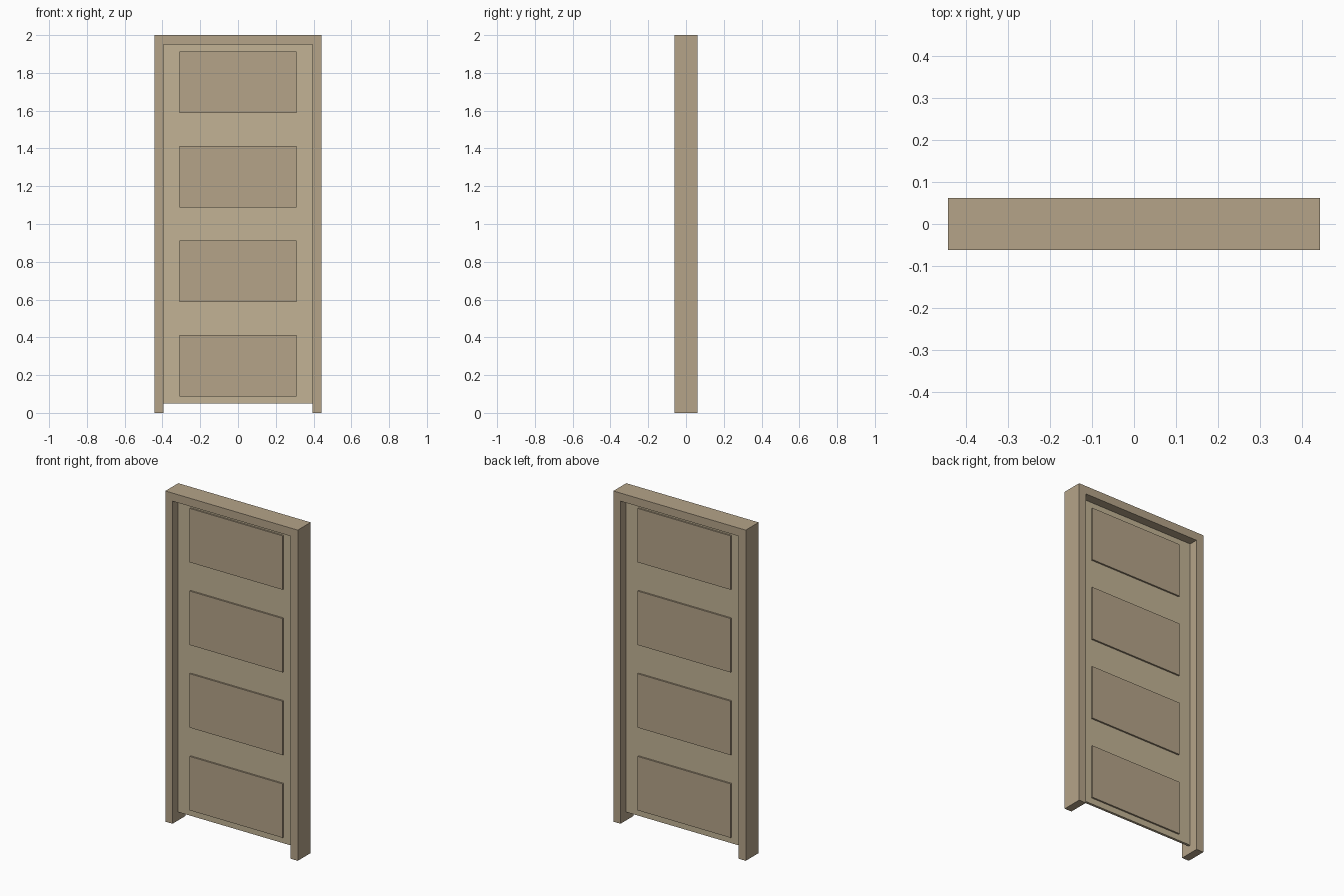
import bpy, bmesh

if "Cube" in bpy.data.objects:
    bpy.data.objects.remove(bpy.data.objects["Cube"])

W, IN = 0.443, 0.395      # outer and inner half widths of the frame
D = 0.0615                # half depth of the frame
TOP, HEAD = 2.0, 1.951    # frame top and underside of the header


def extrude_profile(name, pts, half_depth, mat):
    """Solid from an x-z outline, extruded symmetrically along y."""
    bm = bmesh.new()
    face = bm.faces.new([bm.verts.new((x, -half_depth, z)) for x, z in pts])
    res = bmesh.ops.extrude_face_region(bm, geom=[face])
    verts = [v for v in res["geom"] if isinstance(v, bmesh.types.BMVert)]
    bmesh.ops.translate(bm, verts=verts, vec=(0, 2 * half_depth, 0))
    bmesh.ops.recalc_face_normals(bm, faces=bm.faces)
    mesh = bpy.data.meshes.new(name)
    bm.to_mesh(mesh)
    bm.free()
    mesh.materials.append(mat)
    obj = bpy.data.objects.new(name, mesh)
    bpy.context.collection.objects.link(obj)
    return obj


def rect(half_w, z0, z1):
    return [(-half_w, z0), (half_w, z0), (half_w, z1), (-half_w, z1)]


def material(name, color):
    mat = bpy.data.materials.new(name)
    mat.diffuse_color = color
    mat.use_nodes = True
    mat.node_tree.nodes["Principled BSDF"].inputs["Base Color"].default_value = mat.diffuse_color
    return mat


frame_wood = material("frame_wood", (0.46, 0.37, 0.25, 1))
door_wood = material("door_wood", (0.54, 0.45, 0.30, 1))

# Door frame: two jambs and a header as one arch
extrude_profile("door_frame", [(-W, 0), (-IN, 0), (-IN, HEAD), (IN, HEAD),
                               (IN, 0), (W, 0), (W, TOP), (-W, TOP)], D, frame_wood)

# Thin door leaf, hung clear of the floor
extrude_profile("door_leaf", rect(IN, 0.05, HEAD), 0.0075, door_wood)

# Four panels, standing proud on both faces of the leaf
for i in range(4):
    zc = 0.25 + 0.5 * i
    extrude_profile(f"door_panel_{i + 1}", rect(0.311, zc - 0.163, zc + 0.163), 0.0175, frame_wood)
